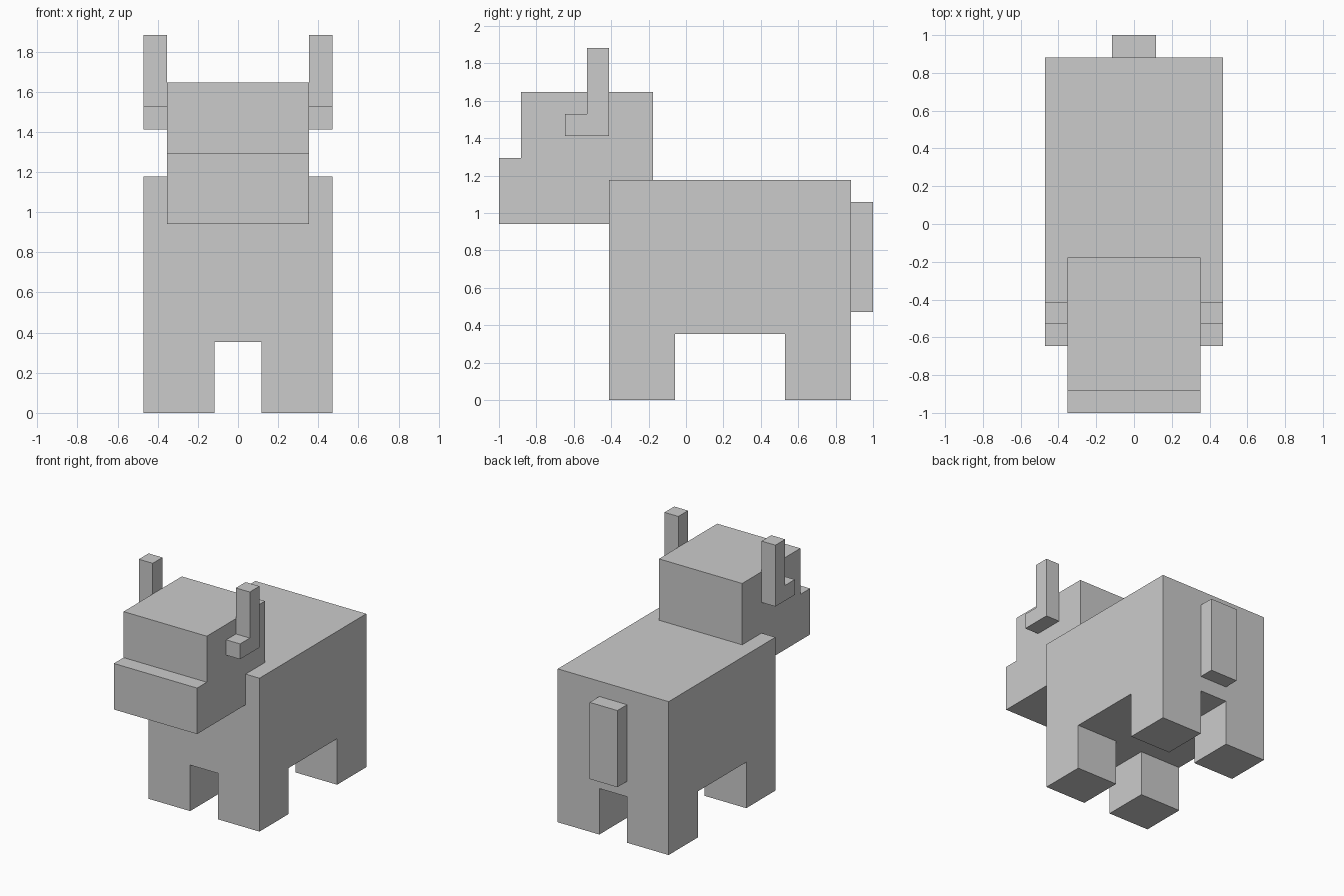
import bpy

if "Cube" in bpy.data.objects:
    bpy.data.objects.remove(bpy.data.objects["Cube"])

U = 2 / 17  # the model sits on a grid of 17 units along its length


def extrude_profile(name, profile, x0, x1):
    """Extrude a side profile of (y, z) points, counter-clockwise seen from +x."""
    n = len(profile)
    verts = [(x * U, y * U, z * U) for x in (x0, x1) for y, z in profile]
    faces = [tuple(reversed(range(n))), tuple(range(n, 2 * n))]
    faces += [(i, (i + 1) % n, (i + 1) % n + n, i + n) for i in range(n)]
    mesh = bpy.data.meshes.new(name)
    mesh.from_pydata(verts, [], faces)
    obj = bpy.data.objects.new(name, mesh)
    bpy.context.collection.objects.link(obj)
    return obj


def box(name, x0, x1, y0, y1, z0, z1):
    return extrude_profile(name, [(y0, z0), (y1, z0), (y1, z1), (y0, z1)], x0, x1)


def mirror_x(obj):
    obj.modifiers.new("mirror", 'MIRROR').use_axis[0] = True


# Torso and tail
box("body", -4, 4, -3.5, 7.5, 3, 10)
box("tail", -1, 1, 7.5, 8.5, 4, 9)

# Four legs, mirrored left to right
for name, y in (("front_legs", -3.5), ("back_legs", 4.5)):
    mirror_x(box(name, 1, 4, y, y + 3, 0, 3))

# Head with stepped muzzle
extrude_profile("head", [(-8.5, 8), (-1.5, 8), (-1.5, 14),
                         (-7.5, 14), (-7.5, 11), (-8.5, 11)], -3, 3)

# L-shaped horns on both sides of the head
mirror_x(extrude_profile("horns", [(-5.5, 12), (-3.5, 12), (-3.5, 16),
                                   (-4.5, 16), (-4.5, 13), (-5.5, 13)], 3, 4))
